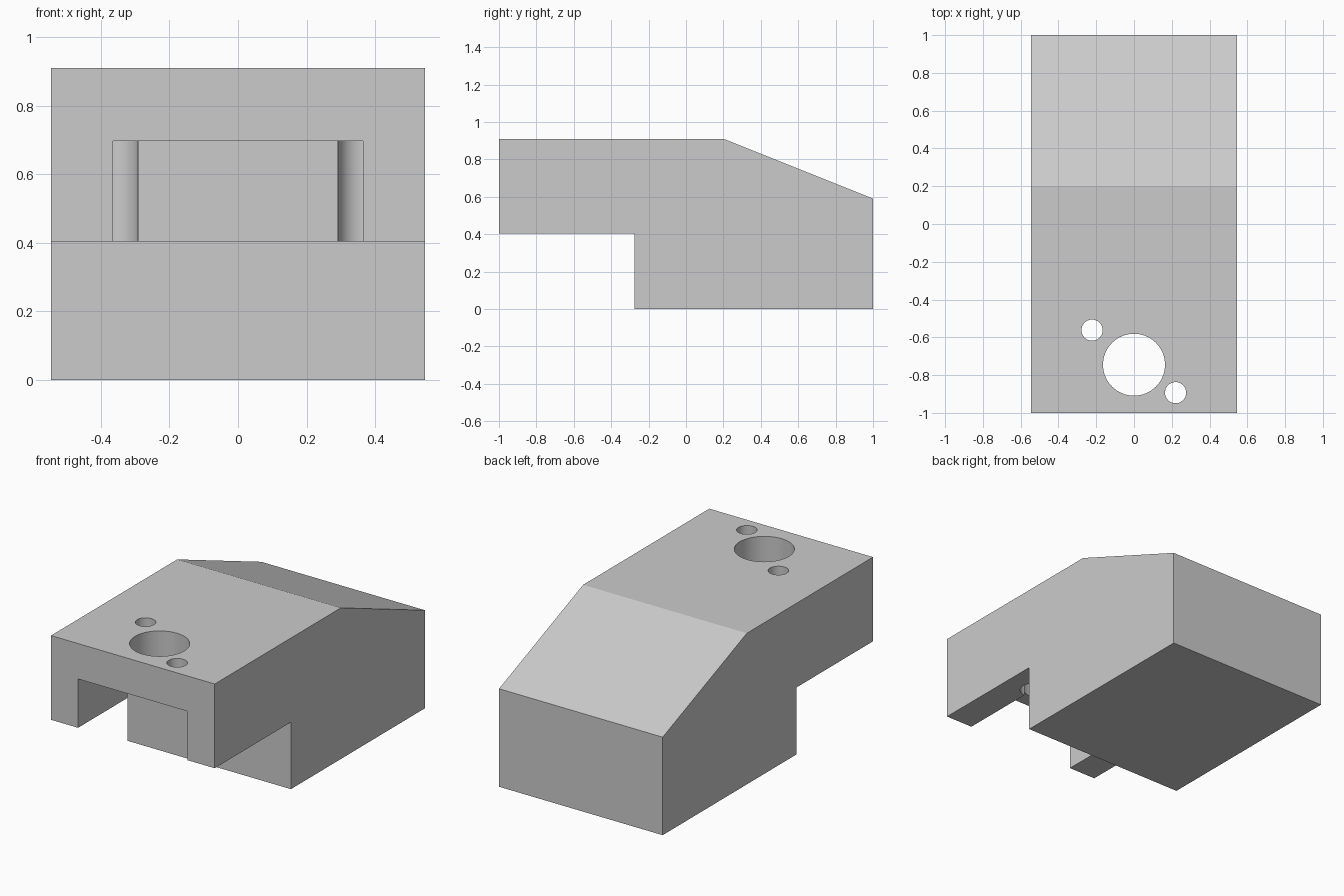
import bpy, bmesh, math
from mathutils import Vector

default = bpy.data.objects.get("Cube")
if default:
    bpy.data.objects.remove(default, do_unlink=True)

grey = bpy.data.materials.new("plain grey")
grey.use_nodes = True
colour = (0.6, 0.6, 0.6, 1)
grey.diffuse_color = colour
grey.node_tree.nodes["Principled BSDF"].inputs["Base Color"].default_value = colour


def prism(name, outline, direction):
    """Extrude a closed outline of 3D points into a solid."""
    bm = bmesh.new()
    face = bm.faces.new([bm.verts.new(p) for p in outline])
    new = bmesh.ops.extrude_face_region(bm, geom=[face])["geom"]
    moved = [v for v in new if isinstance(v, bmesh.types.BMVert)]
    bmesh.ops.translate(bm, verts=moved, vec=Vector(direction))
    bmesh.ops.recalc_face_normals(bm, faces=bm.faces)
    mesh = bpy.data.meshes.new(name)
    bm.to_mesh(mesh)
    bm.free()
    mesh.materials.append(grey)
    obj = bpy.data.objects.new(name, mesh)
    bpy.context.collection.objects.link(obj)
    return obj


def arc(x, y, z, radius, start, sweep, steps):
    angles = [math.radians(start + sweep * i / steps) for i in range(steps + 1)]
    return [(x + radius * math.cos(a), y + radius * math.sin(a), z) for a in angles]


def cut(body, cutter):
    """Subtract the cutter from the body, then discard it."""
    cutter.hide_render = True
    mod = body.modifiers.new("cut", 'BOOLEAN')
    mod.operation = 'DIFFERENCE'
    mod.solver = 'EXACT'
    mod.object = cutter
    bpy.ops.object.select_all(action='DESELECT')
    bpy.context.view_layer.objects.active = body
    body.select_set(True)
    bpy.ops.object.modifier_apply(modifier=mod.name)
    bpy.data.objects.remove(cutter, do_unlink=True)


# Stepped body with a sloped back top
half = 0.545
side = [(-1, 0.403), (-0.275, 0.403), (-0.275, 0), (1, 0),
        (1, 0.59), (0.2, 0.91), (-1, 0.91)]
body = prism("mounting_block", [(-half, y, z) for y, z in side], (2 * half, 0, 0))

# Front pocket, with round relief at both inner corners
w, back, r, low = 0.365, -0.457, 0.073, 0.3
outline = [(-w, -1.2, low), (w, -1.2, low)]
outline += arc(w, back, low, r, -90, 270, 36)
outline += arc(-w, back, low, r, 0, 270, 36)
cut(body, prism("pocket_cutter", outline, (0, 0, 0.697 - low)))

# Central bore and two diagonal screw holes through the pocket roof
for x, y, radius in [(0, -0.745, 0.164), (-0.222, -0.562, 0.056), (0.22, -0.893, 0.056)]:
    circle = arc(x, y, 0.55, radius, 0, 360, 64)[:-1]
    cut(body, prism("hole_cutter", circle, (0, 0, 0.6)))

bpy.ops.object.shade_smooth_by_angle(angle=math.radians(20))
